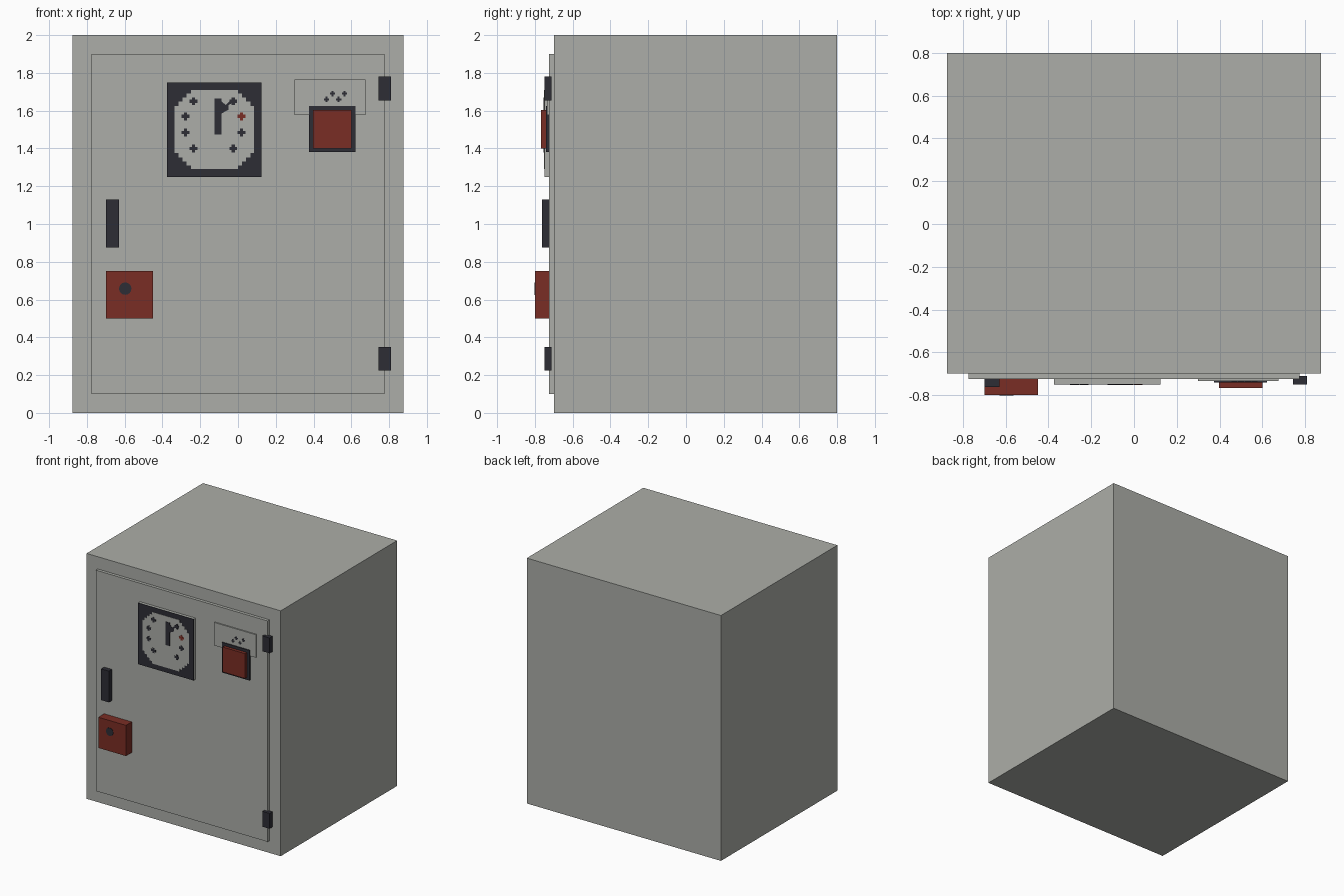
import bpy
import bmesh
import math

cube = bpy.data.objects.get("Cube")
if cube:
    bpy.data.objects.remove(cube, do_unlink=True)


def material(name, colour):
    mat = bpy.data.materials.new(name)
    mat.use_nodes = True
    mat.diffuse_color = (*colour, 1)
    mat.node_tree.nodes["Principled BSDF"].inputs["Base Color"].default_value = (*colour, 1)
    return mat


grey = material("cabinet grey", (0.413, 0.423, 0.392))
dark = material("dark plastic", (0.026, 0.026, 0.036))
red = material("signal red", (0.195, 0.027, 0.018))


def finish(name, bm, mat):
    bmesh.ops.recalc_face_normals(bm, faces=bm.faces)
    mesh = bpy.data.meshes.new(name)
    bm.to_mesh(mesh)
    bm.free()
    mesh.materials.append(mat)
    obj = bpy.data.objects.new(name, mesh)
    bpy.context.collection.objects.link(obj)
    return obj


def slab(name, outline, front, back, mat):
    """Extrude an (x, z) outline from the front to the back plane."""
    bm = bmesh.new()
    face = bm.faces.new([bm.verts.new((x, front, z)) for x, z in outline])
    out = bmesh.ops.extrude_face_region(bm, geom=[face])
    verts = [v for v in out["geom"] if isinstance(v, bmesh.types.BMVert)]
    bmesh.ops.translate(bm, verts=verts, vec=(0, back - front, 0))
    return finish(name, bm, mat)


def box(name, x0, x1, z0, z1, front, back, mat):
    return slab(name, [(x0, z0), (x1, z0), (x1, z1), (x0, z1)], front, back, mat)


def plus(name, x, z, size, front, mat):
    """Thin painted cross."""
    a, b = size / 2, size / 5
    quarter = [(a, b), (b, b), (b, a)]
    pts = []
    for c, s in ((1, 0), (0, 1), (-1, 0), (0, -1)):
        pts += [(x + c * p - s * q, z + s * p + c * q) for p, q in quarter]
    return slab(name, pts, front, front + 0.002, mat)


# Cabinet and door
DOOR = -0.725
box("cabinet_body", -0.875, 0.875, 0, 2, -0.7, 0.8, grey)
box("door", -0.775, 0.775, 0.1, 1.9, DOOR, -0.7, grey)

# Hinges, handle
for label, z in (("lower", 0.225), ("upper", 1.655)):
    box(label + "_hinge", 0.745, 0.81, z, z + 0.125, -0.75, -0.712, dark)
box("door_handle", -0.7, -0.63, 0.875, 1.13, -0.763, DOOR, dark)

# Lock box with round keyhole
box("lock_box", -0.7, -0.45, 0.5, 0.75, -0.8, DOOR, red)
ring = [math.tau * i / 16 for i in range(16)]
slab("keyhole", [(-0.597 + 0.033 * math.cos(a), 0.658 + 0.033 * math.sin(a)) for a in ring],
     -0.802, -0.8, dark)

# Timer: housing, dark face, stepped pale dial
CX, CZ = -0.125, 1.5
box("timer_housing", CX - 0.25, CX + 0.25, CZ - 0.25, CZ + 0.25, -0.748, DOOR, grey)
box("timer_face", CX - 0.25, CX + 0.25, CZ - 0.25, CZ + 0.25, -0.75, -0.748, dark)
steps = [(0.21, 0.125), (0.19, 0.125), (0.19, 0.148), (0.168, 0.148),
         (0.168, 0.17), (0.147, 0.17), (0.147, 0.19), (0.125, 0.19), (0.125, 0.21)]
outline = steps + [(-x, z) for x, z in reversed(steps)]
outline += [(-x, -z) for x, z in outline]
slab("timer_dial", [(CX + x, CZ + z) for x, z in outline], -0.752, -0.75, grey)

# Dial marks, one of them red
for row, (z, reach) in enumerate(((1.65, 0.105), (1.57, 0.148), (1.485, 0.148), (1.4, 0.105))):
    for side in (-1, 1):
        mat = red if row == 1 and side == 1 else dark
        plus("dial_mark", CX - 0.005 + side * reach, z, 0.042, -0.754, mat)

# Long upright hand and short slanted hand
box("long_hand", -0.125, -0.088, 1.475, 1.665, -0.754, -0.752, dark)
slab("short_hand", [(-0.088, 1.585), (-0.05, 1.605), (-0.05, 1.63), (-0.01, 1.65),
                    (-0.025, 1.668), (-0.045, 1.65), (-0.065, 1.63), (-0.088, 1.65)],
     -0.754, -0.752, dark)

# Label plate with small marks
box("label_plate", 0.3, 0.675, 1.578, 1.765, -0.735, DOOR, grey)
for x, z in ((0.5, 1.69), (0.564, 1.69), (0.469, 1.66), (0.533, 1.66)):
    plus("label_mark", x, z, 0.028, -0.7365, dark)

# Push switch
box("switch_frame", 0.375, 0.622, 1.38, 1.626, -0.742, DOOR, dark)
box("switch_button", 0.398, 0.6, 1.4, 1.603, -0.767, -0.742, red)
